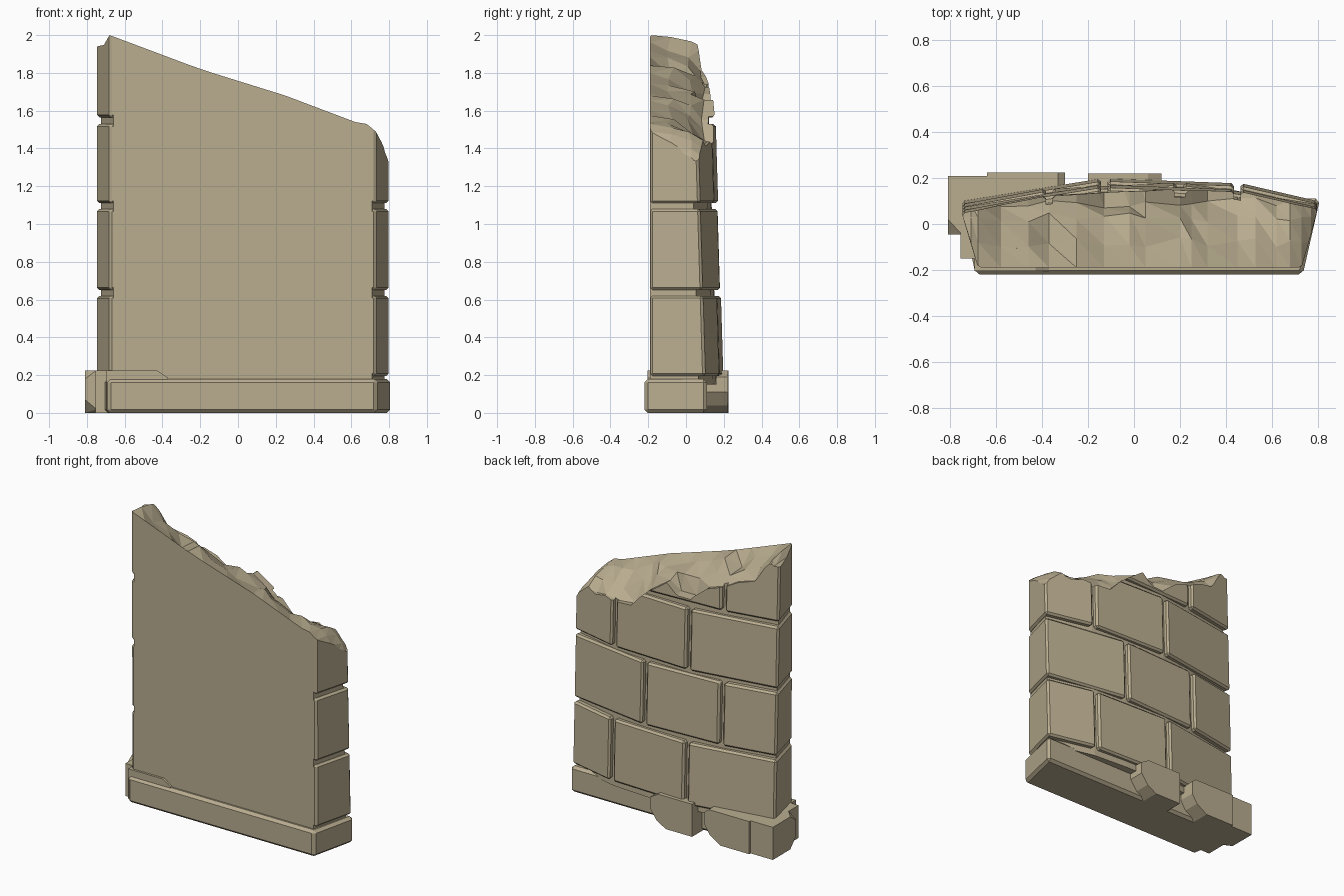
import bpy, bmesh, random

if "Cube" in bpy.data.objects:
    bpy.data.objects.remove(bpy.data.objects["Cube"])
random.seed(4)

stone = bpy.data.materials.new("sandstone")
stone.diffuse_color = (0.49, 0.42, 0.28, 1)
stone.use_nodes = True
stone.node_tree.nodes["Principled BSDF"].inputs["Base Color"].default_value = stone.diffuse_color


def lerp(table, x):
    """Piecewise linear lookup."""
    if x <= table[0][0]:
        return table[0][1]
    for (a, p), (b, q) in zip(table, table[1:]):
        if x <= b:
            return p + (q - p) * (x - a) / (b - a)
    return table[-1][1]


def finish(bm, name):
    bmesh.ops.recalc_face_normals(bm, faces=bm.faces)
    me = bpy.data.meshes.new(name)
    bm.to_mesh(me)
    bm.free()
    me.materials.append(stone)
    ob = bpy.data.objects.new(name, me)
    bpy.context.collection.objects.link(ob)
    return ob


def prism(name, outline, z0, z1, bevel=0.0, lean=False):
    """Upright prism from an xy outline, chamfered, back leaning inward."""
    bm = bmesh.new()
    low = [bm.verts.new((x, y, z0)) for x, y in outline]
    high = [bm.verts.new((x, y, z1)) for x, y in outline]
    bm.faces.new(low)
    bm.faces.new(high)
    n = len(outline)
    for i in range(n):
        j = (i + 1) % n
        bm.faces.new((low[i], low[j], high[j], high[i]))
    bmesh.ops.recalc_face_normals(bm, faces=bm.faces)
    if bevel:
        bmesh.ops.bevel(bm, geom=bm.edges[:], offset=bevel, segments=1,
                        affect='EDGES', profile=0.5)
    if lean:
        for v in bm.verts:
            v.co.y -= 0.03 * (v.co.z - 0.2) * max(0, min(1, (v.co.y + 0.19) / 0.28))
    return finish(bm, name)


def chunk(name, points):
    """Convex broken stone from corner points."""
    bm = bmesh.new()
    for p in points:
        bm.verts.new(p)
    bmesh.ops.convex_hull(bm, input=bm.verts[:])
    bmesh.ops.dissolve_limit(bm, angle_limit=0.02, verts=bm.verts[:], edges=bm.edges[:])
    return finish(bm, name)


# Broken top: heights along the front edge and along the back edge
front_z = [(-0.75, 1.94), (-0.71, 1.95), (-0.68, 2.0), (-0.2, 1.82), (0.25, 1.68),
           (0.62, 1.54), (0.68, 1.53), (0.73, 1.49), (0.77, 1.43), (0.8, 1.33)]
back_z = [(-0.75, 1.94), (-0.66, 1.93), (-0.58, 1.82), (-0.37, 1.74), (-0.25, 1.70),
          (-0.13, 1.57), (0.05, 1.65), (0.2, 1.57), (0.32, 1.45), (0.45, 1.40),
          (0.6, 1.45), (0.72, 1.40), (0.8, 1.33)]
xs = [-1, -0.75, -0.71, -0.68, -0.58, -0.46, -0.37, -0.25, -0.13, -0.02, 0.05, 0.2,
      0.25, 0.32, 0.45, 0.53, 0.62, 0.68, 0.73, 0.77, 0.8, 1]
rows = [(-0.4, 0), (-0.19, 0), (-0.08, 0.15), (0.03, 0.5), (0.09, 0.95), (0.4, 1)]
bm = bmesh.new()
grid = []
for y, w in rows:
    line = []
    for x in xs:
        z = lerp(front_z, x) * (1 - w) + lerp(back_z, x) * w
        dy = 0
        if -0.1 < y < 0.1 and -0.66 < x < 0.72:
            z += random.uniform(-0.035, 0.015)
            dy = random.uniform(-0.025, 0.025)
            if x == -0.37 and y < 0.05:
                z -= 0.04
        line.append(bm.verts.new((x, y + dy, z)))
    grid.append(line)
for r, s in zip(grid, grid[1:]):
    for i in range(len(xs) - 1):
        bm.faces.new((r[i], r[i + 1], s[i]))
        bm.faces.new((r[i + 1], s[i + 1], s[i]))
up = bmesh.ops.extrude_face_region(bm, geom=bm.faces[:], use_keep_orig=True)
for v in up["geom"]:
    if isinstance(v, bmesh.types.BMVert):
        v.co.z = 2.6
cutter = finish(bm, "break_cutter")
cutter.hide_render = True


def break_top(ob):
    m = ob.modifiers.new("break", 'BOOLEAN')
    m.operation = 'DIFFERENCE'
    m.solver = 'EXACT'
    m.object = cutter
    dg = bpy.context.evaluated_depsgraph_get()
    me = bpy.data.meshes.new_from_object(ob.evaluated_get(dg))
    ob.modifiers.clear()
    ob.data = me


# Wall core with flat front, curved back set in behind the bricks
arc = [(-0.75, 0.10), (-0.37, 0.168), (-0.13, 0.198), (0.2, 0.194), (0.45, 0.178), (0.8, 0.10)]
core = prism("wall_core",
             [(-0.66, -0.19), (0.71, -0.19), (0.775, 0.065)]
             + [(x, y - 0.035) for x, y in arc[4:0:-1]] + [(-0.725, 0.065)],
             0.15, 2.3, lean=True)
break_top(core)

# Brick courses, staggered joints; end bricks wrap round to the front
gap = 0.014
courses = [(0.195, 0.62), (0.65, 1.08), (1.11, 1.53), (1.565, 2.3)]
for c, (z0, z1) in enumerate(courses):
    joints = [-0.75, -0.13, 0.45, 0.8] if c % 2 == 0 else [-0.75, -0.37, 0.2, 0.8]
    for k in range(3):
        if c == 3 and k == 2:
            continue                      # fully broken away
        a, b = joints[k], joints[k + 1]
        a2, b2 = a + (gap if k else 0), b - (gap if k < 2 else 0)
        ya, yb = lerp(arc, a), lerp(arc, b)
        if k == 0:
            outline = [(-0.68, -0.189), (-0.63, -0.189), (b2, 0.03), (b2, yb), (a2, ya)]
        elif k == 2:
            outline = [(0.68, -0.189), (0.73, -0.189), (b2, yb), (a2, ya), (a2, 0.03)]
        else:
            outline = [(a2, 0.03), (b2, 0.03), (b2, yb), (a2, ya)]
        brick = prism(f"brick_{c + 1}_{k + 1}", outline, z0, z1, 0.013, lean=True)
        if c >= 2:
            break_top(brick)
bpy.data.objects.remove(cutter)

# Plinth
prism("plinth", [(-0.69, -0.22), (0.735, -0.22), (0.81, 0.11), (-0.76, 0.11)], 0, 0.18, 0.018)

# Broken footing stones at the back and left
T = 0.225
chunk("footing_back_middle",
      [(x, y, z) for y in (0.08, 0.22) for x, z in
       ((-0.2, 0.0), (0.0, 0.0), (0.07, 0.04), (0.12, 0.11), (0.12, 0.19), (0.06, T), (-0.2, T))])
chunk("footing_back_left",
      [(x, y, z) for y in (0.05, 0.225) for x, z in
       ((-0.64, 0.0), (-0.42, 0.0), (-0.34, 0.05), (-0.30, 0.11), (-0.30, 0.2), (-0.33, T), (-0.64, T))])
chunk("footing_corner",
      [(x, y, z) for x in (-0.81, -0.62) for y in (0.02, 0.21) for z in (0, T)]
      + [(-0.62, -0.045, 0), (-0.62, -0.045, T), (-0.75, -0.045, T), (-0.75, -0.045, 0.02),
         (-0.81, -0.045, 0.07), (-0.81, -0.045, 0.18)])
chunk("footing_side", [(x, y, z) for x in (-0.755, -0.6) for y in (-0.15, 0.05) for z in (0, T)])
chunk("footing_front",
      [(x, y, z) for y in (-0.205, 0.0) for x, z in
       ((-0.695, 0.02), (-0.37, 0.02), (-0.37, 0.185), (-0.43, T), (-0.695, T))])
